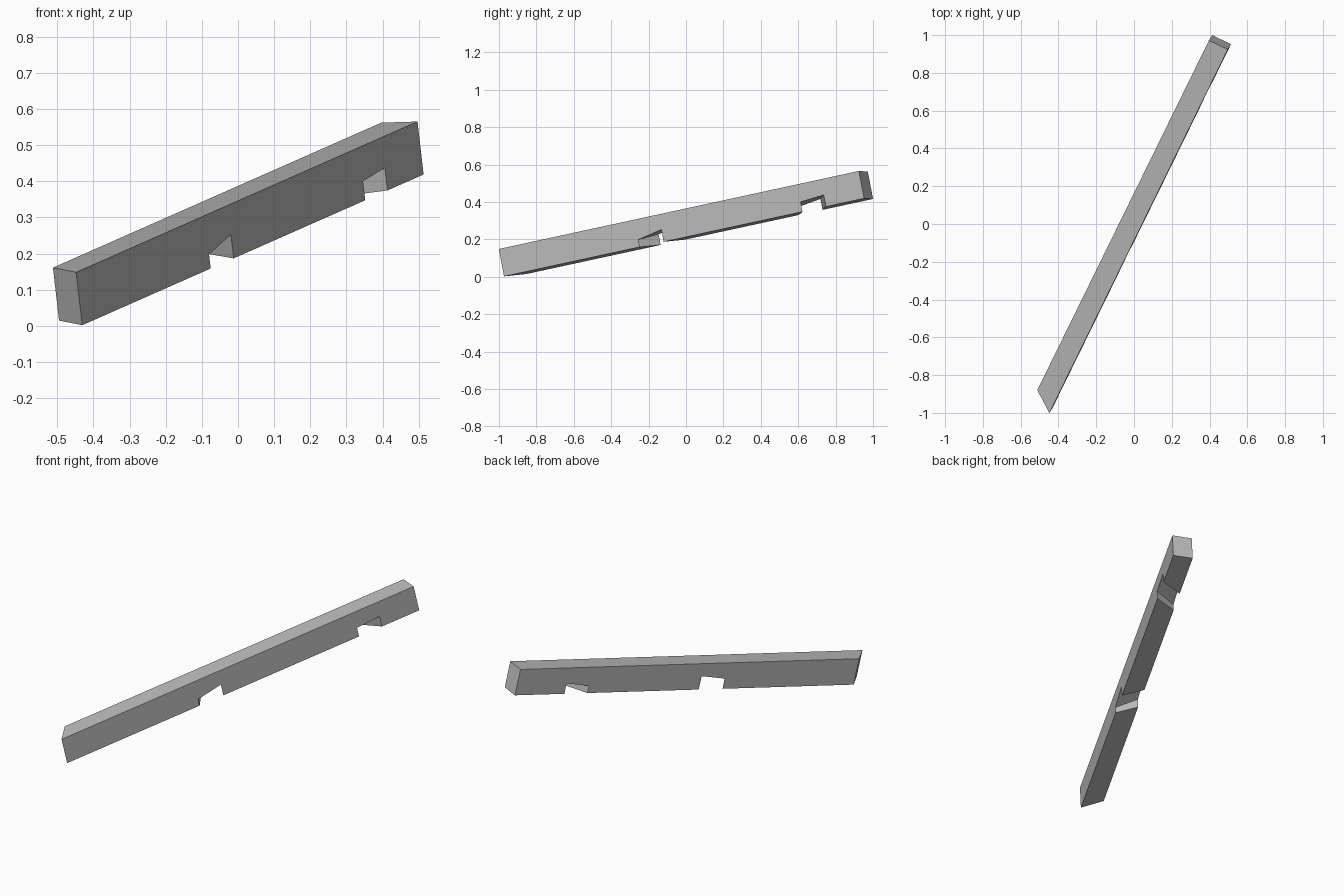
import bpy
import bmesh
from mathutils import Vector

cube = bpy.data.objects.get("Cube")
if cube:
    bpy.data.objects.remove(cube, do_unlink=True)

# Beam frame: origin at the lower near corner, then along, across and up
ORIGIN = Vector((-0.431, -0.973, 0.002))
ALONG = Vector((0.4324, 0.8812, 0.1909))
ACROSS = Vector((-0.1, 0.048, -0.003))
UP = Vector((-0.017, -0.028, 0.147)).normalized()
LENGTH, HEIGHT = 2.1845, 0.15


def side_profile(bm, side, start, notches):
    """One long side of the beam; each notch is (from, to, depth, depth)."""
    points = [(start, HEIGHT), (start, 0)]
    for low, high, low_depth, high_depth in notches:
        points += [(low, 0), (low, low_depth), (high, high_depth), (high, 0)]
    points += [(LENGTH, 0), (LENGTH, HEIGHT)]
    return [bm.verts.new(ORIGIN + ALONG * s + ACROSS * side + UP * h)
            for s, h in points]


bm = bmesh.new()
# The near end and both notches are mitred, so the sides are offset
right = side_profile(bm, 0, 0, [(0.822, 0.969, 0.04, 0.067),
                                (1.811, 1.953, 0.054, 0.064)])
left = side_profile(bm, 1, 0.083, [(0.896, 1.045, 0.059, 0.077),
                                   (1.735, 1.878, 0.042, 0.06)])
bm.faces.new(right)
bm.faces.new(left[::-1])
count = len(right)
for i in range(count):
    j = (i + 1) % count
    bm.faces.new((right[j], right[i], left[i], left[j]))
bmesh.ops.recalc_face_normals(bm, faces=bm.faces)

mesh = bpy.data.meshes.new("notched_beam")
bm.to_mesh(mesh)
bm.free()
beam = bpy.data.objects.new("notched_beam", mesh)
bpy.context.collection.objects.link(beam)

# Plain grey
grey = bpy.data.materials.new("light_grey")
grey.use_nodes = True
colour = (0.5, 0.5, 0.5, 1)
grey.diffuse_color = colour
grey.node_tree.nodes["Principled BSDF"].inputs["Base Color"].default_value = colour
mesh.materials.append(grey)
